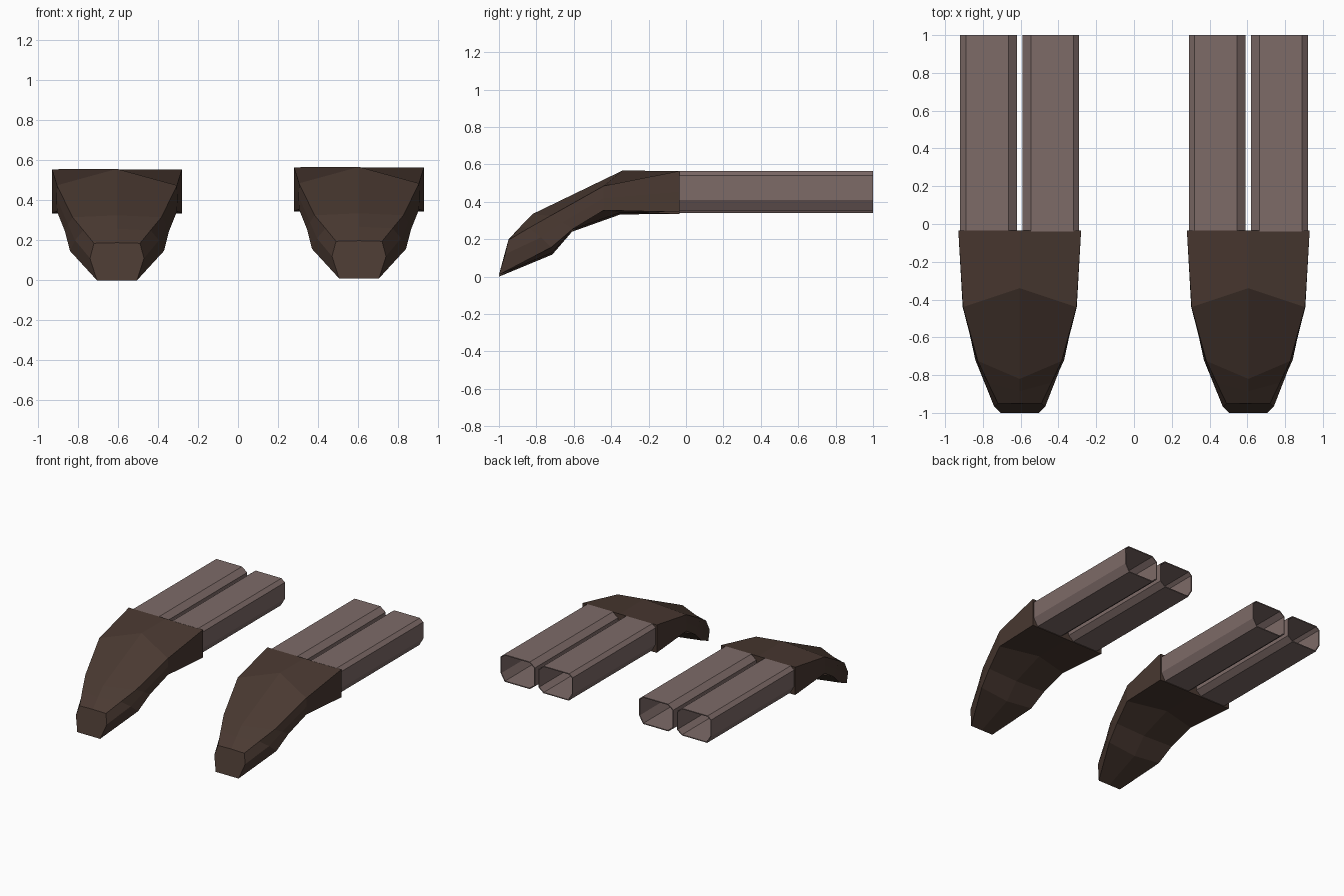
import bpy, bmesh

if "Cube" in bpy.data.objects:
    bpy.data.objects.remove(bpy.data.objects["Cube"])


def material(name, rgb):
    m = bpy.data.materials.new(name)
    m.diffuse_color = (*rgb, 1)
    m.use_nodes = True
    m.node_tree.nodes["Principled BSDF"].inputs["Base Color"].default_value = m.diffuse_color
    return m


brown = material("dark brown", (0.068, 0.041, 0.031))
mauve = material("mauve grey", (0.205, 0.145, 0.137))


def finish(name, bm, mat, location):
    bmesh.ops.recalc_face_normals(bm, faces=bm.faces)
    me = bpy.data.meshes.new(name)
    bm.to_mesh(me)
    bm.free()
    me.materials.append(mat)
    ob = bpy.data.objects.new(name, me)
    ob.location = location
    bpy.context.collection.objects.link(ob)
    return ob


# claw half-rings, back to tip: top centre, top side, middle side, lower side, bottom centre
RINGS = [
    [(0, -.035, .555), (.325, -.035, .555), (.325, -.035, .445), (.325, -.035, .335), (0, -.035, .335)],
    [(0, -.34, .557), (.30, -.44, .475), (.302, -.44, .41), (.30, -.44, .345), (0, -.35, .333)],
    [(0, -.82, .325), (.222, -.725, .315), (.245, -.66, .28), (.26, -.605, .245), (0, -.61, .24)],
    [(0, -.885, .258), (.168, -.84, .25), (.21, -.775, .20), (.235, -.72, .147), (0, -.715, .118)],
    [(0, -.95, .188), (.115, -.95, .185), (.135, -.967, .11), (.10, -1, .0), (0, -1, .0)],
]


def claw(name, location):
    bm = bmesh.new()
    loops = []
    for ring in RINGS:
        full = ring + [(-x, y, z) for x, y, z in ring[3:0:-1]]
        loops.append([bm.verts.new(p) for p in full])
    for a, b in zip(loops, loops[1:]):
        n = len(a)
        for i in range(n):
            j = (i + 1) % n
            bm.faces.new((a[i], a[j], b[j], b[i]))
    bm.faces.new(loops[0])
    bm.faces.new(loops[-1])
    finish(name, bm, brown, location)


# chamfered tube section: x away from the gap, z
SECTION = [(.06, .555), (.285, .555), (.315, .53), (.315, .40),
           (.28, .34), (.06, .34), (.015, .375), (.015, .52)]


def tube(name, side, location):
    bm = bmesh.new()
    rims = [[bm.verts.new((side * x, y, z)) for x, z in SECTION] for y in (-.04, 1)]
    n = len(SECTION)
    for i in range(n):
        j = (i + 1) % n
        bm.faces.new((rims[0][i], rims[0][j], rims[1][j], rims[1][i]))
    ob = finish(name, bm, mauve, location)
    wall = ob.modifiers.new("wall", 'SOLIDIFY')
    wall.thickness = .008
    wall.offset = -1


# two identical units, the right one slightly raised
for label, cx, cz in (("left", -.605, 0), ("right", .605, .01)):
    claw(label + "_claw", (cx, 0, cz))
    tube(label + "_tube_a", -1, (cx, 0, cz))
    tube(label + "_tube_b", 1, (cx, 0, cz))
